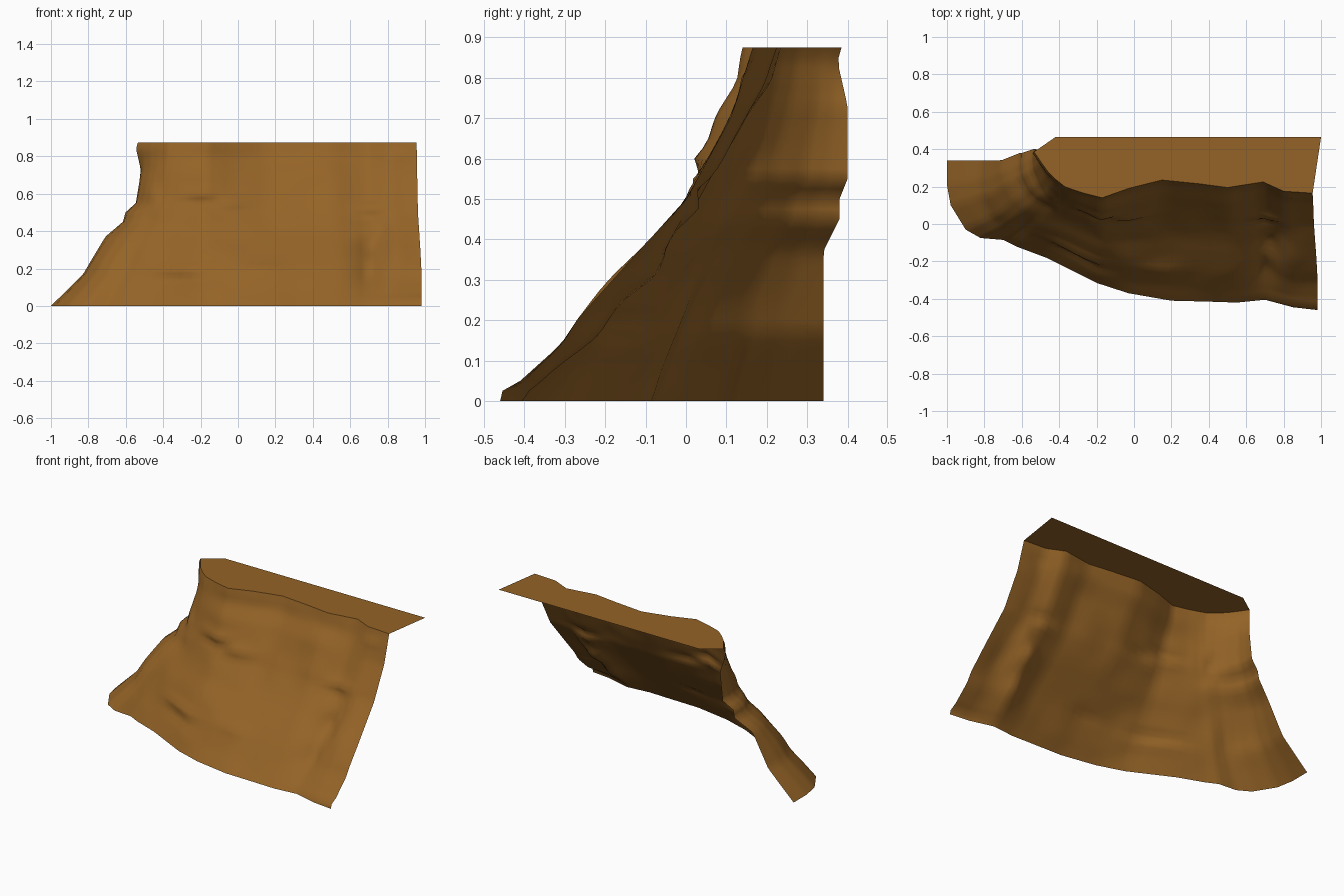
import bpy, math
from mathutils import Vector, noise

if "Cube" in bpy.data.objects:
    bpy.data.objects.remove(bpy.data.objects["Cube"])

H = 0.875
# Foot line and crest line of the cliff, matched point by point (left to right)
FOOT = [(-1, .34), (-1, .21), (-.98, .1), (-.9, -.03), (-.82, -.075), (-.7, -.085), (-.63, -.12), (-.47, -.18),
        (-.2, -.315), (-.03, -.37), (.2, -.41), (.4, -.415), (.55, -.42), (.7, -.405), (.85, -.445), (.98, -.46)]
CREST = [(-.535, .385), (-.52, .365), (-.5, .335), (-.46, .28), (-.42, .24), (-.37, .2), (-.33, .185), (-.27, .165),
         (-.17, .14), (-.03, .19), (.15, .235), (.35, .215), (.5, .195), (.69, .225), (.8, .175), (.955, .165)]
# Slope profile: height -> share of the way from foot to crest
SLOPE = [(0, 0), (.136, .18), (.2, .26), (.25, .33), (.36, .51), (.5, .685), (.6, .775), (.71, .865), (.79, .96), (H, 1)]
# Ragged side edges: height -> x, y
LEFT = [(0, -1, .34), (.17, -.82, .34), (.37, -.71, .34), (.45, -.61, .38), (.5, -.6, .38), (.55, -.54, .40),
        (.73, -.52, .40), (.84, -.545, .375), (H, -.535, .385)]
RIGHT = [(0, .98, -.46), (.03, .98, -.453), (.05, .98, -.41), (.14, .98, -.31), (.2, .98, -.27), (.3, .975, -.18),
         (.5, .962, 0), (.7, .958, .11), (H, .955, .165)]


def lookup(table, t):
    """Linear interpolation in rows of (key, values...)."""
    for a, b in zip(table, table[1:]):
        if t <= b[0]:
            k = (t - a[0]) / (b[0] - a[0])
            return Vector([p + (q - p) * k for p, q in zip(a[1:] + (0,), b[1:] + (0,))][:2])
    return Vector((table[-1][1:] + (0,))[:2])


def along(points, u):
    i = min(int(u), len(points) - 2)
    return Vector(points[i]).lerp(Vector(points[i + 1]), u - i)


def bump(x, z, cx, cz, wx, wz):
    return math.exp(-((x - cx) / wx) ** 2 - ((z - cz) / wz) ** 2)


# Rock ledges and hollows: x, z, width, height, push towards the viewer
RELIEF = [(-.3, .19, .14, .025, .025), (-.3, .14, .14, .03, -.015), (.13, .2, .1, .025, .015),
          (-.2, .6, .1, .025, .02), (-.2, .55, .1, .025, -.015), (-.03, .55, .08, .025, .02),
          (.7, .52, .08, .025, .02), (.7, .47, .08, .03, -.015), (.7, .17, .05, .08, -.04),
          (.72, .31, .06, .06, -.05), (.77, .4, .04, .05, -.02), (.86, .3, .06, .15, .01),
          (.85, .8, .08, .03, .015), (-.45, .57, .04, .06, .02)]


def cliff_point(u, z):
    n = len(FOOT) - 1
    f = lookup(SLOPE, z)[0]
    p = along(FOOT, u).lerp(along(CREST, u), f)
    first = Vector(FOOT[0]).lerp(Vector(CREST[0]), f)
    last = Vector(FOOT[n]).lerp(Vector(CREST[n]), f)
    p += (lookup(LEFT, z) - first) * max(0, 1 - u / 7)
    p += (lookup(RIGHT, z) - last) * max(0, 1 - (n - u) / 3)
    # relief fades to nothing on every border
    fade = min(1, z / .08, (H - z) / .08, u / 1.5, (n - u) / .8)
    push = sum(r[4] * bump(p.x, z, *r[:4]) for r in RELIEF)
    push += .009 * noise.noise(Vector((p.x * 6, p.y * 3, z * 8)))
    return (p.x, p.y - push * max(0, fade), z)


def add_mesh(name, verts, faces, mat):
    me = bpy.data.meshes.new(name)
    me.from_pydata(verts, [], faces)
    me.materials.append(mat)
    ob = bpy.data.objects.new(name, me)
    bpy.context.collection.objects.link(ob)
    return ob


earth = bpy.data.materials.new("earth")
earth.diffuse_color = (0.30, 0.126, 0.02, 1)
earth.use_nodes = True
earth.node_tree.nodes["Principled BSDF"].inputs["Base Color"].default_value = earth.diffuse_color

# Cliff face: an open sheet between the foot and the crest
COLS, ROWS = 60, 35
W = COLS + 1
verts = [cliff_point(i * (len(FOOT) - 1) / COLS, H * j / ROWS) for j in range(ROWS + 1) for i in range(W)]
faces = [(j * W + i, j * W + i + 1, (j + 1) * W + i + 1, (j + 1) * W + i)
         for j in range(ROWS) for i in range(COLS)]
cliff = add_mesh("cliff_face", verts, faces, earth)
for poly in cliff.data.polygons:
    poly.use_smooth = True

# Flat plateau behind the crest
rim = verts[-W:] + [(1, .465, H), (-.42, .465, H)]
add_mesh("plateau", rim, [tuple(range(len(rim)))], earth)
